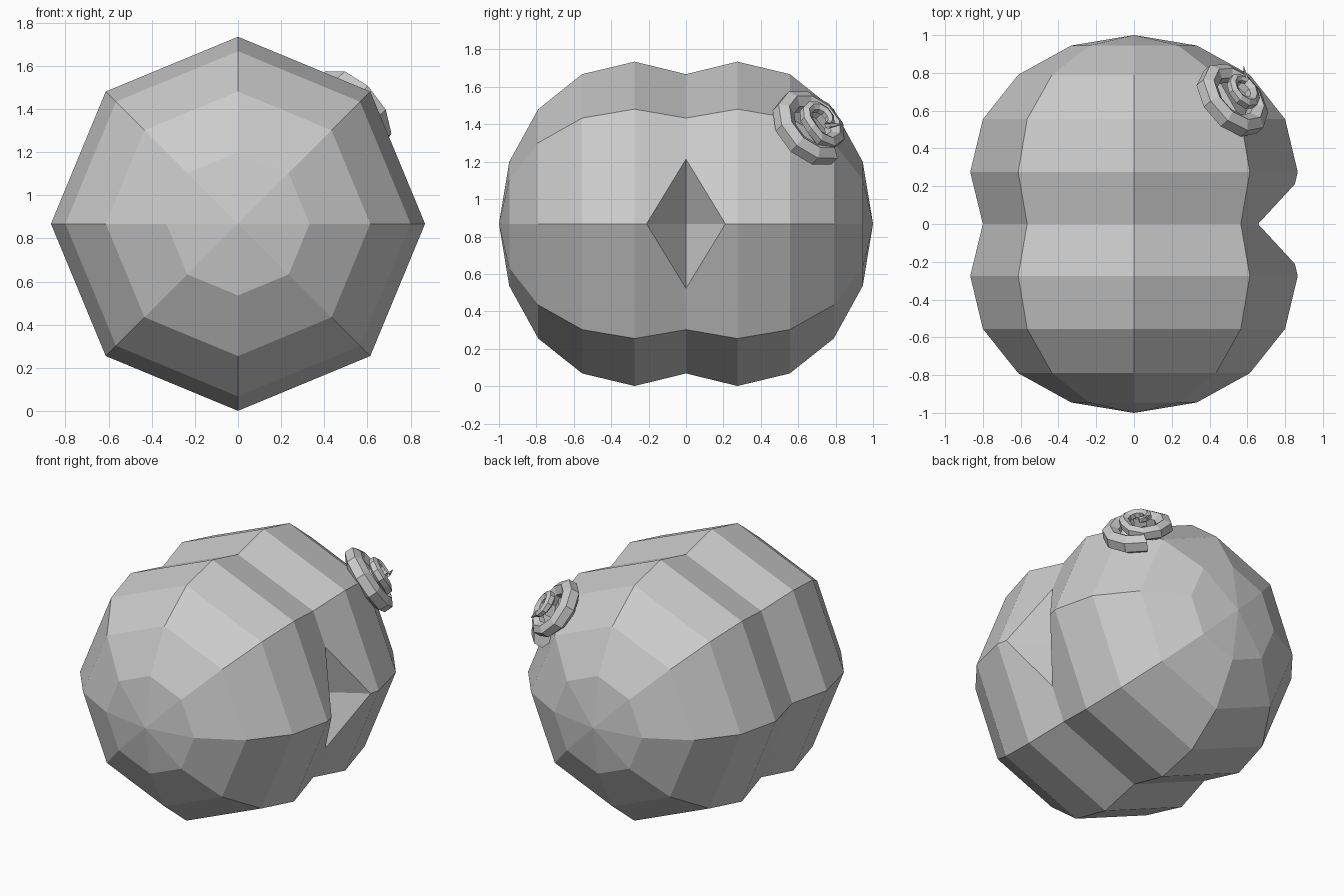
import bpy, bmesh
from math import cos, sin, pi
from mathutils import Vector

if "Cube" in bpy.data.objects:
    bpy.data.objects.remove(bpy.data.objects["Cube"])

CZ = 0.868  # height of the body axis


def finish(name, bm):
    bmesh.ops.recalc_face_normals(bm, faces=bm.faces)
    mesh = bpy.data.meshes.new(name)
    bm.to_mesh(mesh)
    bm.free()
    obj = bpy.data.objects.new(name, mesh)
    bpy.context.collection.objects.link(obj)
    return obj


def skin(bm, rings, start, end):
    """Bridge rings of points and close both ends with a fan."""
    loops = [[bm.verts.new(p) for p in ring] for ring in rings]
    n = len(loops[0])
    for a, b in zip(loops, loops[1:]):
        for i in range(n):
            j = (i + 1) % n
            bm.faces.new((a[i], a[j], b[j], b[i]))
    for tip, ring in ((start, loops[0]), (end, loops[-1])):
        v = bm.verts.new(tip)
        for i in range(n):
            bm.faces.new((v, ring[i], ring[(i + 1) % n]))


# Body: eight-sided lathe around y, pinched at the middle
half = [(0.945, 0.332), (0.79, 0.613), (0.555, 0.8), (0.275, 0.867)]
profile = [(-y, r) for y, r in half] + [(0, 0.8)] + half[::-1]
bm = bmesh.new()
skin(bm, [[(r * cos(k * pi / 4), y, CZ + r * sin(k * pi / 4)) for k in range(8)]
          for y, r in profile], (0, -1, CZ), (0, 1, CZ))
body = finish("body", bm)

# Diamond notch: four-sided pyramid cut into the right side
bm = bmesh.new()
apex, base = 0.5, 1.0
hy, hz = 0.6 * (base - apex), 2.2 * (base - apex)
skin(bm, [[(base, hy, CZ), (base, 0, CZ + hz), (base, -hy, CZ), (base, 0, CZ - hz)]],
     (apex, 0, CZ), (base + 0.1, 0, CZ))
cutter = finish("notch_cutter", bm)
cutter.hide_render = True
cutter.display_type = 'WIRE'
mod = body.modifiers.new("notch", 'BOOLEAN')
mod.operation = 'DIFFERENCE'
mod.solver = 'EXACT'
mod.object = cutter

# Curled tail: tapering spiral that rises away from the body
centre = Vector((0.515, 0.66, 1.38))
n = Vector((0.62, 0.55, 0.56)).normalized()
e1 = Vector((0, 0.4, -0.9))
e1 = (e1 - n * e1.dot(n)).normalized()
e2 = e1.cross(n)
# turn (in revolutions), spiral radius, height, tube radius
keys = [(0.0, 0.175, 0.0, 0.06), (0.75, 0.17, 0.01, 0.057), (1.0, 0.13, 0.045, 0.045),
        (1.2, 0.085, 0.08, 0.036), (1.75, 0.07, 0.1, 0.028), (2.0, 0.06, 0.11, 0.02)]


def sample(t):
    for a, b in zip(keys, keys[1:]):
        if t <= b[0] + 1e-6:
            f = (t - a[0]) / (b[0] - a[0])
            return [a[i] + (b[i] - a[i]) * f for i in (1, 2, 3)]


rings = []
for k in range(21):
    t = k / 10
    R, h, tube = sample(t)
    out = e1 * cos(2 * pi * t) + e2 * sin(2 * pi * t)
    p = centre + out * R + n * h
    rings.append([p + (out * cos(a) + n * sin(a)) * tube
                  for a in [2 * pi * (i + 0.5) / 6 for i in range(6)]])
bm = bmesh.new()
first = sum((Vector(p) for p in rings[0]), Vector()) / 6
skin(bm, rings, first, (0.58, 0.84, 1.40))
finish("curly_tail", bm)
